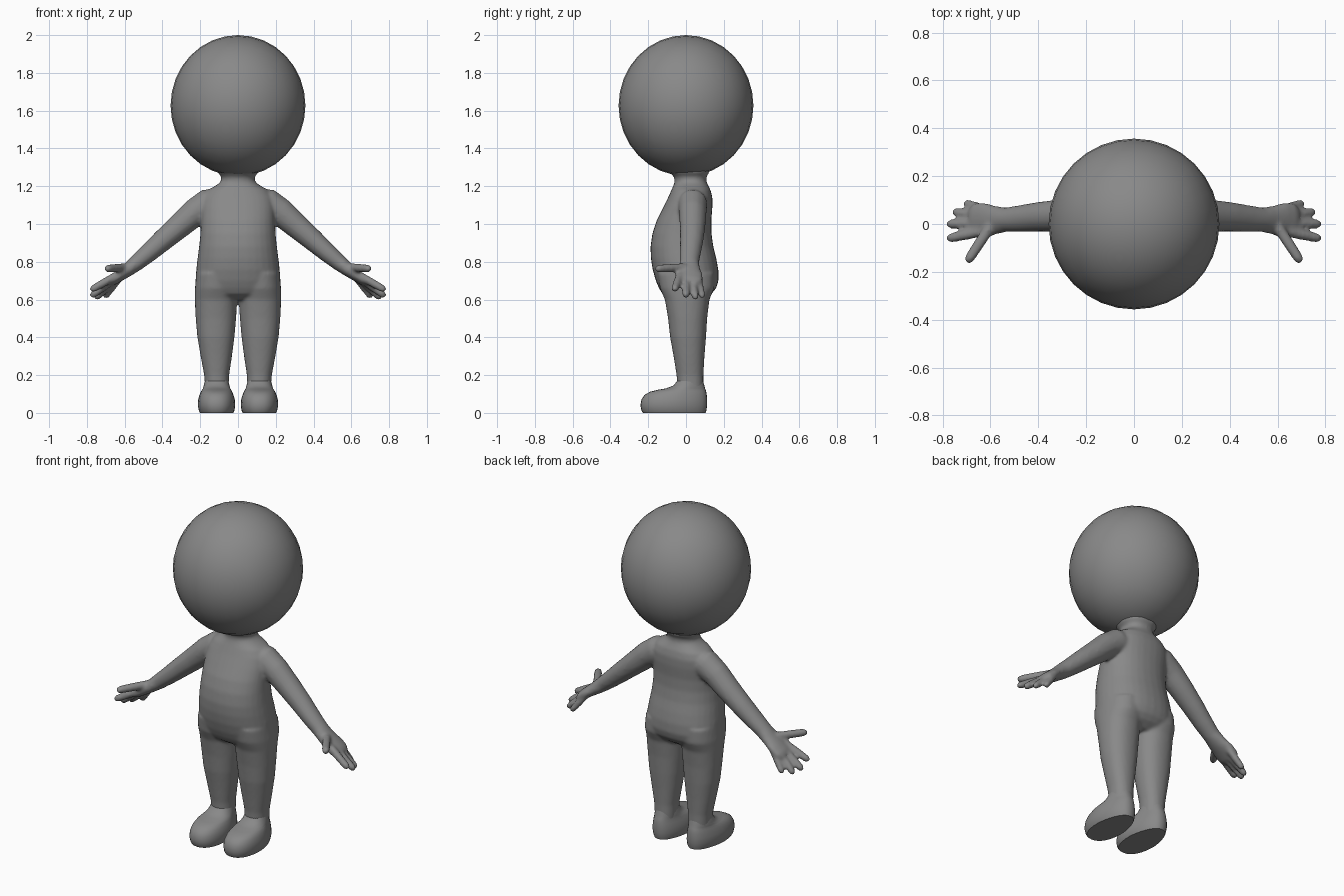
import bpy, bmesh, math
from mathutils import Vector

if "Cube" in bpy.data.objects:
    bpy.data.objects.remove(bpy.data.objects["Cube"])

grey = bpy.data.materials.new("plain grey")
grey.diffuse_color = (0.25, 0.25, 0.25, 1)
grey.use_nodes = True
grey.node_tree.nodes["Principled BSDF"].inputs["Base Color"].default_value = grey.diffuse_color


def signed_pow(v, p):
    return math.copysign(abs(v) ** p, v)


def skin(bm, rings):
    """Bridge a list of point rings and cap both ends."""
    vs = [[bm.verts.new(p) for p in ring] for ring in rings]
    n = len(vs[0])
    for a, b in zip(vs, vs[1:]):
        for i in range(n):
            bm.faces.new((a[i], a[(i + 1) % n], b[(i + 1) % n], b[i]))
    bm.faces.new(vs[0][::-1])
    bm.faces.new(vs[-1])


def upright(rows, power=0.9, n=32, taper=0.0):
    """Level rings from rows of (z, centre x, half width, front y, back y)."""
    rings = []
    for z, cx, hx, y0, y1 in rows:
        ring = []
        for i in range(n):
            t = 2 * math.pi * i / n
            s = signed_pow(math.sin(t), power)
            ring.append((cx + hx * signed_pow(math.cos(t), power) * (1 - taper * max(s, 0)),
                         (y0 + y1) / 2 + s * (y1 - y0) / 2, z))
        rings.append(ring)
    return rings


def limb(rows, n=16):
    """Rings across a path from rows of (centre, half depth in y, half thickness)."""
    pts = [Vector(r[0]) for r in rows]
    rings = []
    for i, (_, a, b) in enumerate(rows):
        d = (pts[min(i + 1, len(pts) - 1)] - pts[max(i - 1, 0)]).normalized()
        u = (Vector((0, 1, 0)) - d * d.y).normalized()
        w = d.cross(u)
        rings.append([pts[i] + u * a * math.cos(t) + w * b * math.sin(t)
                      for t in (2 * math.pi * k / n for k in range(n))])
    return rings


def finger(base, tip, r):
    """Tapered finger with a rounded tip."""
    a, b = Vector(base), Vector(tip)
    length = (b - a).length
    return limb([(a, r, r), (a.lerp(b, 0.5), r, r), (a.lerp(b, 1 - r / length), r * .92, r * .92),
                 (a.lerp(b, 1 - .35 * r / length), r * .7, r * .7), (b, r * .25, r * .25)], 12)


def flip(rings, side):
    return [[(p[0] * side, p[1], p[2]) for p in ring] for ring in rings]


def finish(bm, name):
    bmesh.ops.recalc_face_normals(bm, faces=bm.faces)
    me = bpy.data.meshes.new(name)
    bm.to_mesh(me)
    bm.free()
    me.materials.append(grey)
    ob = bpy.data.objects.new(name, me)
    bpy.context.collection.objects.link(ob)
    return ob


def smooth(ob, angle):
    bpy.ops.object.select_all(action='DESELECT')
    ob.select_set(True)
    bpy.context.view_layer.objects.active = ob
    bpy.ops.object.shade_smooth_by_angle(angle=math.radians(angle))


# Torso with neck, belly and seat
torso = upright([
    (0.60, 0, .150, -.08, .09), (0.63, 0, .205, -.125, .135), (0.66, 0, .222, -.143, .160),
    (0.70, 0, .225, -.160, .172), (0.76, 0, .221, -.177, .171), (0.82, 0, .214, -.186, .160),
    (0.88, 0, .206, -.188, .145), (0.95, 0, .199, -.178, .135), (1.02, 0, .196, -.155, .134),
    (1.09, 0, .196, -.120, .140), (1.14, 0, .188, -.095, .140), (1.18, 0, .160, -.077, .130),
    (1.205, 0, .115, -.066, .117), (1.225, 0, .090, -.060, .108), (1.25, 0, .088, -.063, .108),
    (1.275, 0, .110, -.090, .125), (1.30, 0, .110, -.09, .12)])

# Legs, arms and hands are described for one side and mirrored
leg = upright([
    (0.74, .112, .108, -.15, .15), (0.66, .115, .113, -.138, .150), (0.60, .117, .112, -.112, .124),
    (0.50, .117, .107, -.095, .112), (0.40, .117, .098, -.084, .106), (0.30, .115, .083, -.066, .098),
    (0.20, .113, .066, -.050, .092), (0.15, .112, .063, -.047, .092), (0.08, .112, .060, -.045, .09)])
arm = limb([
    ((.08, .035, 1.12), .07, .07), ((.16, .035, 1.105), .078, .082), ((.23, .035, 1.06), .073, .074),
    ((.31, .035, .99), .068, .066), ((.40, .030, .912), .062, .058), ((.48, .022, .842), .056, .050),
    ((.535, .018, .796), .051, .044), ((.58, .016, .760), .060, .037), ((.63, .016, .725), .075, .031),
    ((.665, .015, .700), .072, .027), ((.685, .014, .685), .055, .018)])
digits = [
    ((.60, -.01, .77), (.70, -.162, .763), .023),
    ((.63, -.03, .735), (.783, -.062, .648), .022),
    ((.64, .0, .72), (.782, .0, .615), .022),
    ((.64, .03, .715), (.757, .052, .603), .021),
    ((.62, .06, .725), (.708, .088, .608), .020)]

bm = bmesh.new()
skin(bm, torso)
for side in (1, -1):
    for part in [leg, arm] + [finger(*d) for d in digits]:
        skin(bm, flip(part, side))
body = finish(bm, "body")

# Fuse the overlapping parts into one soft skin
remesh = body.modifiers.new("fuse", 'REMESH')
remesh.mode = 'VOXEL'
remesh.voxel_size = 0.009
remesh.use_smooth_shade = True
soften = body.modifiers.new("soften", 'SMOOTH')
soften.factor = 0.5
soften.iterations = 6

# Feet with flat soles
foot = upright([
    (0.0, .113, .088, -.228, .104), (.012, .113, .094, -.236, .108), (.04, .114, .099, -.241, .112),
    (.07, .114, .097, -.236, .112), (.095, .114, .090, -.220, .110), (.112, .114, .083, -.190, .107),
    (.122, .113, .077, -.150, .104), (.130, .113, .072, -.105, .101), (.145, .113, .068, -.066, .097),
    (.17, .113, .062, -.046, .090)], .85, 32, .22)
for side, name in ((1, "left_foot"), (-1, "right_foot")):
    bm = bmesh.new()
    skin(bm, flip(foot, side))
    smooth(finish(bm, name), 50)

# Round head made from an inflated cube
bm = bmesh.new()
bmesh.ops.create_cube(bm, size=2)
bmesh.ops.subdivide_edges(bm, edges=bm.edges[:], cuts=7, use_grid_fill=True)
for v in bm.verts:
    q = Vector([math.tan(c * math.pi / 4) for c in v.co]).normalized()
    v.co = (q.x * .357, q.y * .357, 1.627 + q.z * .373)
smooth(finish(bm, "head"), 40)
